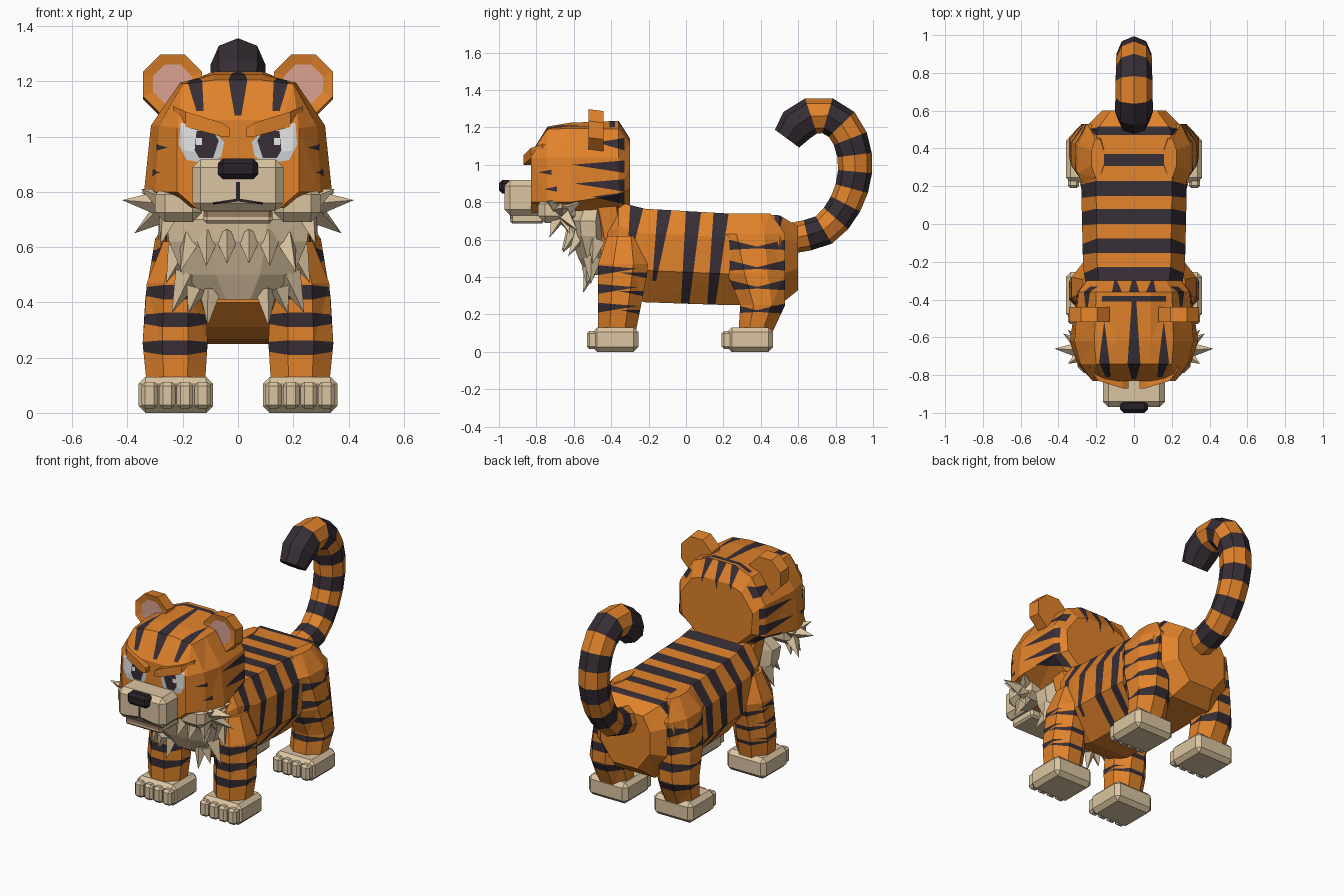
import bpy, bmesh, math
from mathutils import Vector, Matrix

cube = bpy.data.objects.get("Cube")
if cube:
    bpy.data.objects.remove(cube)

# Colours
PALETTE = [("orange_fur", (.75, .225, .024)), ("dark_stripe", (.038, .027, .036)),
           ("cream_fur", (.71, .56, .36)), ("pink_ear", (.7, .36, .28)),
           ("eye_white", (.86, .86, .86)), ("eye_grey", (.6, .63, .65)),
           ("nose_black", (.022, .016, .022)), ("lip_brown", (.33, .2, .13))]
ORANGE, DARK, CREAM, PINK, WHITE, GREY, NOSE, LIP = range(8)
MATS = []
for mat_name, rgb in PALETTE:
    m = bpy.data.materials.new(mat_name)
    m.use_nodes = True
    m.diffuse_color = (*rgb, 1)
    shader = m.node_tree.nodes["Principled BSDF"]
    shader.inputs["Base Color"].default_value = (*rgb, 1)
    shader.inputs["Roughness"].default_value = .9
    MATS.append(m)


def finish(name, bm, mirror=False):
    """Turn a bmesh into a flat shaded object, mirrored to both sides on request."""
    mesh = bpy.data.meshes.new(name)
    bm.to_mesh(mesh)
    bm.free()
    for m in MATS:
        mesh.materials.append(m)
    obj = bpy.data.objects.new(name, mesh)
    bpy.context.collection.objects.link(obj)
    if mirror:
        obj.modifiers.new("both_sides", 'MIRROR')


def loft(rings, mat=lambda k: ORANGE):
    """Skin a row of equal rings; mat(k) gives the colour of band k."""
    bm = bmesh.new()
    rows = [[bm.verts.new(p) for p in r] for r in rings]
    n = len(rows[0])
    for k in range(len(rows) - 1):
        for i in range(n):
            j = (i + 1) % n
            bm.faces.new((rows[k][i], rows[k][j], rows[k + 1][j], rows[k + 1][i])).material_index = mat(k)
    bm.faces.new(rows[0]).material_index = mat(0)
    bm.faces.new(rows[-1]).material_index = mat(len(rows) - 2)
    bmesh.ops.recalc_face_normals(bm, faces=bm.faces[:])
    return bm


def section(y, half):
    """Symmetric ring across the model from its right half profile (x, z)."""
    return [(x, y, z) for x, z in half] + [(-x, y, z) for x, z in reversed(half)]


def limb_ring(z, x0, x1, y0, y1, cut=.3):
    """Level rectangle with cut corners."""
    cx, cy, rx, ry = (x0 + x1) / 2, (y0 + y1) / 2, (x1 - x0) / 2, (y1 - y0) / 2
    c = 1 - cut * 2
    shape = [(1, c), (c, 1), (-c, 1), (-1, c), (-1, -c), (-c, -1), (c, -1), (1, -c)]
    return [(cx + u * rx, cy + v * ry, z) for u, v in shape]


def box(bm, x, y, z, mat, bevel=.02):
    """Bevelled box between the given ranges, added to bm."""
    t = bmesh.new()
    size = Matrix.Diagonal((x[1] - x[0], y[1] - y[0], z[1] - z[0], 1))
    mid = Matrix.Translation((sum(x) / 2, sum(y) / 2, sum(z) / 2))
    bmesh.ops.create_cube(t, size=1, matrix=mid @ size)
    bmesh.ops.bevel(t, geom=t.edges[:], offset=bevel, segments=1, affect='EDGES')
    for f in t.faces:
        f.material_index = mat
    tmp = bpy.data.meshes.new("tmp")
    t.to_mesh(tmp)
    t.free()
    bm.from_mesh(tmp)
    bpy.data.meshes.remove(tmp)
    return bm


def spike(bm, base, tip, r):
    """Four sided tuft from base to tip."""
    base, tip = Vector(base), Vector(tip)
    d = tip - base
    place = Matrix.Translation((base + tip) / 2) @ d.to_track_quat('Z', 'Y').to_matrix().to_4x4()
    made = bmesh.ops.create_cone(bm, cap_ends=True, segments=4, radius1=r, radius2=0,
                                 depth=d.length, matrix=place)
    for f in {f for v in made["verts"] for f in v.link_faces}:
        f.material_index = CREAM


def paint(bm, axis, poly, mat, sign=0):
    """Cut a convex outline along an axis into the surface and colour the inside."""
    u, v = [(1, 2), (0, 2), (0, 1)][axis]
    lo = [min(p[i] for p in poly) for i in (0, 1)]
    hi = [max(p[i] for p in poly) for i in (0, 1)]

    def near():
        bm.normal_update()
        return [f for f in bm.faces if (not sign or f.normal[axis] * sign > .12) and all(
            max(q.co[a] for q in f.verts) > lo[i] and min(q.co[a] for q in f.verts) < hi[i]
            for i, a in enumerate((u, v)))]

    edges = list(zip(poly, poly[1:] + poly[:1]))
    for a, b in edges:
        co, no = Vector(), Vector()
        co[u], co[v] = a
        no[u], no[v] = b[1] - a[1], a[0] - b[0]
        faces = near()
        geom = faces + list({e for f in faces for e in f.edges}) + list({q for f in faces for q in f.verts})
        bmesh.ops.bisect_plane(bm, geom=geom, dist=1e-5, plane_co=co, plane_no=no.normalized())
    for f in near():
        c = f.calc_center_median()
        s = [(b[0] - a[0]) * (c[v] - a[1]) - (b[1] - a[1]) * (c[u] - a[0]) for a, b in edges]
        if min(s) > 0 or max(s) < 0:
            f.material_index = mat


def wedge(bm, y0, y1, z, h, drop=0):
    """Tapering side stripe, thick at y0 and pointed at y1."""
    paint(bm, 0, [(y0, z - h), (y0, z + h), (y1, z + drop)], DARK)


def tris(bm):
    bmesh.ops.triangulate(bm, faces=bm.faces[:])
    return bm


# Body with tapering stripes
def trunk(y, w, top, bot):
    h = top - bot
    return section(y, [(w * .72, top), (w, top - h * .26), (w, bot + h * .34), (w * .5, bot)])

body = tris(loft([trunk(-.46, .17, .68, .4), trunk(-.36, .25, .8, .31), trunk(-.22, .27, .765, .265),
                  trunk(.22, .28, .74, .25), trunk(.5, .27, .73, .25), trunk(.6, .17, .67, .33)]))
for top, low, z, end in [(-.25, -.31, .47, .005), (-.1, -.17, .38, .01), (.05, -.01, .2, .02),
                         (.2, .13, .2, .02), (.36, .3, .5, .005), (.5, .49, .62, .005)]:
    paint(body, 0, [(top - .045, .86), (top + .045, .86), (low + end, z), (low - end, z)], DARK)
finish("body", body)
finish("neck", loft([limb_ring(.6, -.2, .2, -.5, -.28), limb_ring(.85, -.22, .22, -.56, -.31)]))

# Legs with wrapping stripes
front = tris(loft([limb_ring(.1, .12, .33, -.47, -.27), limb_ring(.25, .11, .345, -.47, -.24),
                   limb_ring(.47, .12, .33, -.47, -.2), limb_ring(.62, .13, .27, -.42, -.24)]))
for z in (.435, .335, .235):
    wedge(front, -.5, -.26, z, .03, .01)
    wedge(front, -.17, -.36, z - .03, .02, .02)
finish("front_leg", front, True)
hind = tris(loft([limb_ring(.1, .12, .33, .28, .46), limb_ring(.25, .12, .345, .29, .53),
                  limb_ring(.42, .12, .335, .22, .53), limb_ring(.63, .12, .3, .16, .53),
                  limb_ring(.74, .16, .225, .25, .45)]))
for z in (.575, .465, .36, .235):
    wedge(hind, .2, .41, z, .032, -.02)
    wedge(hind, .56, .35, z, .032, -.02)
finish("hind_leg", hind, True)

# Paws with four toes
for name, y in (("front_paw", -.53), ("hind_paw", .19)):
    paw = box(bmesh.new(), (.09, .36), (y + .03, y + .275), (0, .13), CREAM, .025)
    for i in range(4):
        x = .098 + i * .064
        box(paw, (x, x + .06), (y, y + .1), (.015, .112), CREAM, .014)
    finish(name, paw, True)

# Banded tail, resampled to even steps along its path
path = [Vector((0, *p)) for p in [(.47, .6), (.6, .61), (.73, .645), (.82, .73), (.88, .84), (.905, .97),
                                  (.9, 1.08), (.86, 1.19), (.79, 1.255), (.7, 1.275), (.61, 1.235), (.54, 1.14)]]
fine = [a.lerp(b, t / 40) for a, b in zip(path, path[1:]) for t in range(40)] + [path[-1]]
dist = [0]
for a, b in zip(fine, fine[1:]):
    dist.append(dist[-1] + (b - a).length)
STEPS = 14
picks = [min(range(len(fine)), key=lambda i: abs(dist[i] - dist[-1] * k / STEPS)) for k in range(STEPS + 1)]
tail_rings = []
for k, i in enumerate(picks):
    tangent = (fine[min(i + 20, len(fine) - 1)] - fine[max(i - 20, 0)]).normalized()
    out = Vector((1, 0, 0)).cross(tangent)
    r = .08 + .022 * k / STEPS if k < STEPS else .08
    tail_rings.append([fine[i] + r * (out * math.cos(a) + Vector((math.sin(a), 0, 0)))
                       for a in (math.tau * j / 8 for j in range(8))])
finish("tail", loft(tail_rings, lambda k: DARK if k > 11 or (k > 1 and k % 2 == 0) else ORANGE))

# Head
head = tris(loft([section(-.3, [(.08, 1.14), (.17, 1.11), (.25, 1.0), (.24, .87), (.14, .78)]),
                  section(-.36, [(.09, 1.235), (.2, 1.19), (.295, 1.04), (.3, .84), (.2, .77)]),
                  section(-.62, [(.09, 1.225), (.21, 1.195), (.315, 1.04), (.34, .8), (.2, .75)]),
                  section(-.74, [(.08, 1.205), (.2, 1.19), (.285, 1.04), (.3, .8), (.2, .75)]),
                  section(-.83, [(.07, 1.06), (.16, 1.06), (.22, 1.03), (.22, .8), (.15, .74)])]))
paint(head, 2, [(-.012, -.82), (.012, -.82), (.034, -.74), (.012, -.41), (-.012, -.41), (-.034, -.74)], DARK, 1)
paint(head, 2, [(-.17, -.41), (.17, -.41), (.17, -.38), (-.17, -.38)], DARK, 1)
for s in (1, -1):
    # crown, nape and cheek stripes
    paint(head, 2, [(s * .12, -.81), (s * .15, -.81), (s * .185, -.73), (s * .15, -.45), (s * .13, -.73)], DARK, 1)
    paint(head, 1, [(s * .06, 1.25), (s * .12, 1.25), (s * .1, 1.1)], DARK, 1)
    # eyes
    paint(head, 1, [(s * .05, .98), (s * .1, 1.03), (s * .208, 1.05), (s * .214, .97), (s * .185, .915),
                    (s * .1, .9), (s * .06, .93)], GREY, -1)
    paint(head, 1, [(s * .1, 1.03), (s * .205, 1.045), (s * .2, .95), (s * .12, .94)], WHITE, -1)
    paint(head, 1, [(s * .07, .985), (s * .09, 1.02), (s * .15, 1.02), (s * .157, .95), (s * .14, .922),
                    (s * .09, .922)], DARK, -1)
    paint(head, 1, [(s * .13, .97), (s * .152, .97), (s * .152, .995), (s * .13, .995)], WHITE, -1)
paint(head, 1, [(-.03, 1.25), (.03, 1.25), (0, 1.08)], DARK, 1)
for z, tip in ((1.11, -.48), (.99, -.61), (.89, -.6), (.82, -.5)):
    wedge(head, -.33, tip, z, .033, .01)
for z, y in ((.96, -.72), (.87, -.69)):
    wedge(head, y, y - .07, z, .014)
finish("head", head)

# Ears with pink inset
ear_rings = [[(.237 + r * math.cos(a), y, z + r * math.sin(a)) for a in
              (math.tau * (j + .5) / 8 for j in range(8))] for y, r, z in ((-.52, .116, 1.19), (-.44, .116, 1.18))]
ear = loft(ear_rings)
face = min(ear.faces, key=lambda f: f.calc_center_median().y)
bmesh.ops.inset_region(ear, faces=[face], thickness=.04, depth=-.008)
face.material_index = PINK
finish("ear", ear, True)

# Angry brows
brow = [[(x, y, lo), (x, y + .1, lo), (x, y + .1, hi), (x, y, hi)]
        for x, y, lo, hi in ((.03, -.87, 1.0, 1.03), (.06, -.87, 1.0, 1.05), (.19, -.83, 1.035, 1.09),
                             (.235, -.77, 1.045, 1.11))]
finish("brow", loft(brow), True)

# Muzzle, jaw and nose
muzzle = tris(box(bmesh.new(), (-.165, .165), (-.97, -.76), (.73, .918), CREAM, .03))
paint(muzzle, 1, [(-.007, .765), (.007, .765), (.007, .835), (-.007, .835)], NOSE, -1)
for s in (1, -1):
    paint(muzzle, 1, [(0, .765), (0, .776), (s * .09, .762), (s * .09, .754)], NOSE, -1)
finish("muzzle", muzzle)
jaw = tris(box(bmesh.new(), (-.125, .125), (-.94, -.76), (.685, .74), CREAM, .012))
paint(jaw, 1, [(-.13, .708), (.13, .708), (.13, .745), (-.13, .745)], LIP, -1)
finish("jaw", jaw)
finish("nose", box(bmesh.new(), (-.073, .073), (-1, -.93), (.846, .92), NOSE, .018))

# Cheek fur
cheek = box(bmesh.new(), (.13, .3), (-.79, -.59), (.69, .825), CREAM, .035)
for tip in ((.42, -.66, .77), (.375, -.58, .65), (.35, -.74, .81), (.28, -.73, .61), (.29, -.62, .63), (.35, -.56, .8)):
    spike(cheek, (.24, -.67, .755), tip, .06)
finish("cheek_fur", cheek, True)

# Chest fur with two rows of tufts
chest = loft([limb_ring(z, -w, w, y, -.42) for z, w, y in
              ((.41, .11, -.53), (.5, .2, -.575), (.62, .25, -.62), (.7, .26, -.63), (.76, .2, -.6))], lambda k: CREAM)
for s in (1, -1):
    for base, tip, r in (((.18, -.5, .5), (.24, -.51, .36), .05), ((.1, -.51, .44), (.11, -.55, .315), .04),
                         ((.15, -.52, .45), (.18, -.53, .36), .04), ((.17, -.56, .63), (.21, -.63, .51), .045),
                         ((.04, -.6, .64), (.04, -.665, .54), .045), ((.11, -.59, .64), (.115, -.66, .53), .045),
                         ((.21, -.48, .59), (.26, -.5, .47), .05)):
        spike(chest, (s * base[0], *base[1:]), (s * tip[0], *tip[1:]), r)
finish("chest_fur", chest)
